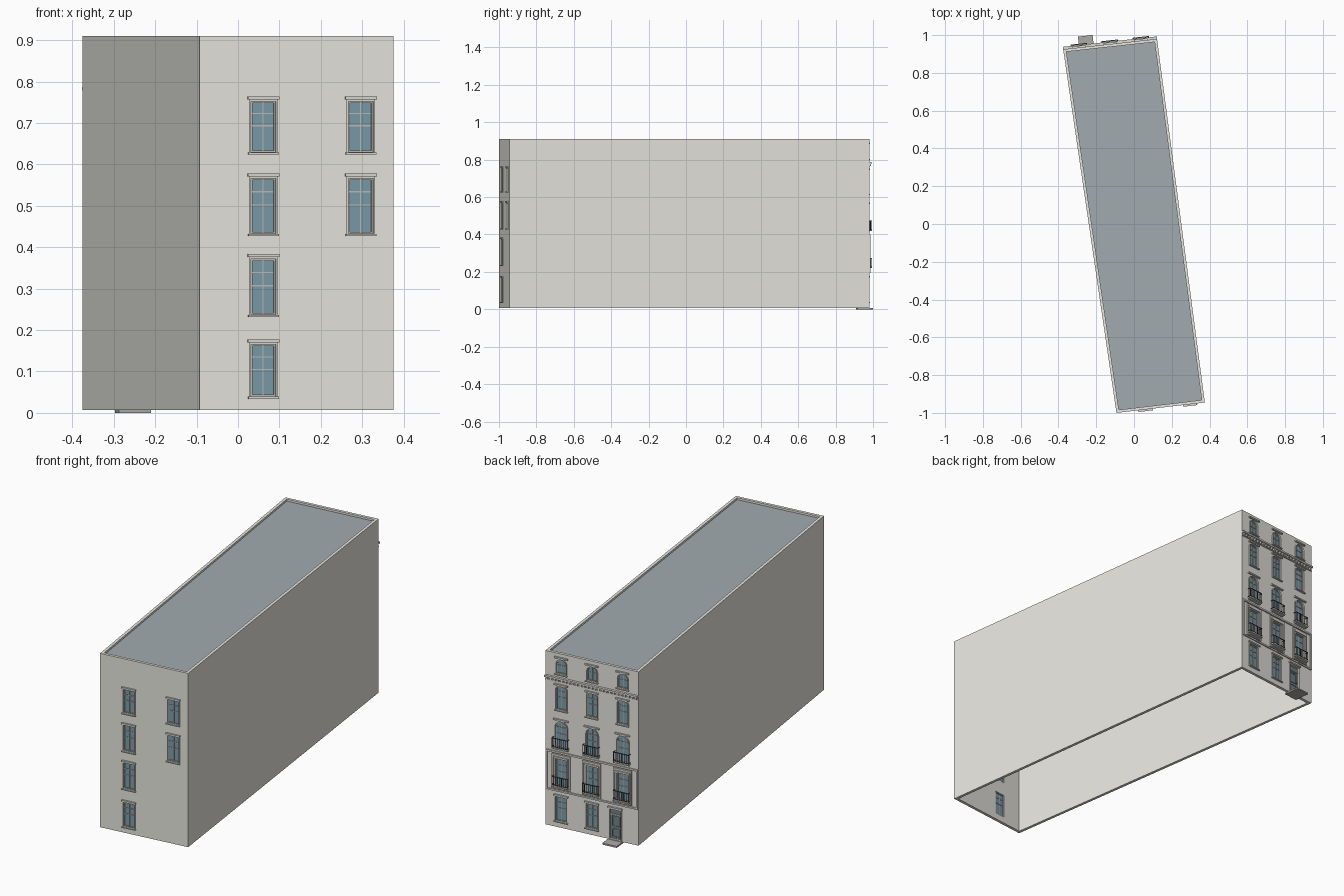
import bpy, bmesh, math
from mathutils import Matrix, Vector

if "Cube" in bpy.data.objects:
    bpy.data.objects.remove(bpy.data.objects["Cube"])

# Plan corners and heights
FL, FR = Vector((-0.093, -1.0, 0)), Vector((0.375, -0.945, 0))
BR, BL = Vector((0.122, 0.98, 0)), Vector((-0.375, 0.925, 0))
BASE, TOP, THICK = 0.007, 0.91, 0.015
COLORS = {"wall": (0.80, 0.79, 0.74), "trim": (0.72, 0.70, 0.65), "glass": (0.20, 0.33, 0.40),
          "roof": (0.36, 0.41, 0.43), "iron": (0.06, 0.06, 0.07), "door": (0.17, 0.23, 0.24),
          "stone": (0.42, 0.41, 0.39), "sash": (0.50, 0.50, 0.47)}
mats = {}
for k, c in COLORS.items():
    mats[k] = bpy.data.materials.new(k)
    mats[k].diffuse_color = (*c, 1)
parts = {}


def facade(a, b):
    """Local frame: x along the wall, y into the wall, z up."""
    x = (b - a).normalized()
    z = Vector((0, 0, 1))
    y = z.cross(x)
    return Matrix(((x.x, y.x, z.x, a.x), (x.y, y.y, z.y, a.y), (x.z, y.z, z.z, a.z), (0, 0, 0, 1)))


def mesh_of(part):
    return parts.setdefault(part, bmesh.new())


def outline(cx, w, z0, z1, rise=0.0):
    """Opening outline, with an arched head when rise > 0."""
    h = w / 2
    pts = [(cx - h, z0), (cx + h, z0)]
    if rise <= 0:
        return pts + [(cx + h, z1), (cx - h, z1)]
    n = 12
    return pts + [(cx + h * math.cos(math.pi * i / n),
                   z1 - rise + rise * math.sin(math.pi * i / n)) for i in range(n + 1)]


def prism(part, M, pts, y0, y1):
    bm = mesh_of(part)
    a = [bm.verts.new(M @ Vector((x, y0, z))) for x, z in pts]
    b = [bm.verts.new(M @ Vector((x, y1, z))) for x, z in pts]
    bm.faces.new(a)
    bm.faces.new(b[::-1])
    for i in range(len(pts)):
        j = (i + 1) % len(pts)
        bm.faces.new((a[j], a[i], b[i], b[j]))


def bridge(bm, loops):
    """Close a chain of four loops into a hollow ring."""
    n = len(loops[0])
    for k in range(4):
        p, q = loops[k], loops[(k + 1) % 4]
        for i in range(n):
            j = (i + 1) % n
            bm.faces.new((p[i], p[j], q[j], q[i]))


def ring(part, M, outer, inner, y0, y1):
    bm = mesh_of(part)
    bridge(bm, [[bm.verts.new(M @ Vector((x, y, z))) for x, z in o]
                for o, y in ((outer, y0), (outer, y1), (inner, y1), (inner, y0))])


def box(part, M, cx, w, z0, z1, y0, y1):
    prism(part, M, outline(cx, w, z0, z1), y0, y1)


def window(side, M, cx, z0, z1, w=0.06, rise=0.0, transoms=(0.52, 0.76)):
    # opening, glass and sash
    o = outline(cx, w, z0, z1, rise)
    t = 0.004
    prism("cutter", M, o, -0.02, 0.04)
    prism(side + "_glass", M, o, 0.007, 0.009)
    ring(side + "_sashes", M, o, outline(cx, w - 2 * t, z0 + t, z1 - t, max(rise - t * 0.7, 0)), 0.003, 0.012)
    box(side + "_sashes", M, cx, 0.003, z0 + t, z1 - t, 0.004, 0.011)
    for f in transoms:
        z = z0 + (z1 - z0) * f
        box(side + "_sashes", M, cx, w - t, z - 0.0015, z + 0.0015, 0.004, 0.011)
    # surround, hood and sill
    ring(side + "_surrounds", M, outline(cx, w + 0.009, z0 - 0.001, z1 + 0.005, rise and rise + 0.004), o, -0.004, 0.001)
    box(side + "_hoods", M, cx, w + 0.016, z1 + 0.005, z1 + 0.012, -0.009, 0.001)
    box(side + "_sills", M, cx, w + 0.014, z0 - 0.006, z0 - 0.001, -0.009, 0.001)


def balcony(M, cx, z0, z1, w, d=0.018):
    p = "balcony_railings"
    box("balcony_slabs", M, cx, w, z0 - 0.006, z0, -d - 0.002, 0.001)
    for z in (z0 + 0.003, z1 - 0.003):
        box(p, M, cx, w, z, z + 0.003, -d, -d + 0.003)
        for s in (-1, 1):
            box(p, M, cx + s * (w / 2 - 0.0015), 0.003, z, z + 0.003, -d + 0.003, 0.001)
    n = 9
    for i in range(n):
        box(p, M, cx + (i / (n - 1) - 0.5) * (w - 0.003), 0.002, z0, z1 - 0.002, -d + 0.0005, -d + 0.0025)


# Street-opposite front wall: six plain windows
F = facade(FL, FR)
for cx, rows in ((0.155, (0, 1, 2, 3)), (0.392, (2, 3))):
    for r in rows:
        z0, z1 = ((0.04, 0.165), (0.237, 0.371), (0.433, 0.566), (0.63, 0.752))[r]
        window("front", F, cx, z0, z1)

# Decorated back wall: three bays
B = facade(BR, BL)
W = (BL - BR).length
for i, cx in enumerate((0.085, 0.25, 0.415)):
    if i < 2:
        window("back", B, cx, 0.04, 0.165)
    # first floor with wide outer surround
    window("back", B, cx, 0.22, 0.362, 0.062)
    ring("outer_surrounds", B, outline(cx, 0.098, 0.207, 0.386), outline(cx, 0.084, 0.212, 0.376), -0.006, 0.001)
    balcony(B, cx, 0.226, 0.274, 0.086)
    # arched second floor, segmental third floor, arched attic
    window("back", B, cx, 0.418, 0.558, 0.064, 0.032)
    balcony(B, cx, 0.424, 0.474, 0.084)
    window("back", B, cx, 0.618, 0.74, 0.056, 0.012)
    window("back", B, cx, 0.805, 0.88, 0.054, 0.027, (0.55,))

# Panel border around the first floor
ring("floor_panel_border", B, outline(W / 2, W - 0.006, 0.194, 0.401),
     outline(W / 2, W - 0.022, 0.202, 0.392), -0.006, 0.001)
# Dentil cornice
box("cornice", B, W / 2, W, 0.778, 0.787, -0.013, 0.001)
box("cornice", B, W / 2, W, 0.762, 0.767, -0.005, 0.001)
for i in range(25):
    box("cornice_dentils", B, 0.012 + i * (W - 0.024) / 24, 0.009, 0.767, 0.778, -0.009, 0.001)

# Entrance door and step
DX = 0.376
door = outline(DX, 0.06, 0.012, 0.166)
prism("cutter", B, door, -0.02, 0.04)
prism("door", B, door, 0.007, 0.012)
ring("door_frame", B, outline(DX, 0.07, BASE, 0.172), door, -0.005, 0.009)
box("door_frame", B, DX, 0.06, 0.136, 0.14, 0.002, 0.008)
box("door_hood", B, DX, 0.078, 0.172, 0.179, -0.01, 0.001)
for z0, z1 in ((0.02, 0.065), (0.075, 0.13)):
    ring("door_panels", B, outline(DX, 0.044, z0, z1), outline(DX, 0.036, z0 + 0.004, z1 - 0.004), 0.005, 0.008)
box("door_knob", B, DX + 0.025, 0.004, 0.078, 0.083, 0.001, 0.008)
box("door_step", B, DX, 0.078, 0.0, 0.008, -0.058, 0.025)


# Wall shell, open below, and recessed roof
def inset(pts, d):
    out = []
    for i, p in enumerate(pts):
        e0 = (p - pts[i - 1]).normalized()
        e1 = (pts[(i + 1) % 4] - p).normalized()
        n0, n1 = Vector((-e0.y, e0.x, 0)), Vector((-e1.y, e1.x, 0))
        out.append(p + (n0 + n1) * d / (1 + n0.dot(n1)))
    return out


plan = [FL, FR, BR, BL]
bm = mesh_of("walls")
bridge(bm, [[bm.verts.new((p.x, p.y, z)) for p in o] for o, z in
            ((plan, BASE), (plan, TOP), (inset(plan, THICK), TOP), (inset(plan, THICK), BASE))])
flat = Matrix(((1, 0, 0, 0), (0, 0, 1, 0), (0, 1, 0, 0), (0, 0, 0, 1)))
prism("roof", flat, [(p.x, p.y) for p in inset(plan, THICK - 0.001)], 0.892, 0.9)

# Turn every part into an object
KEYS = {"walls": "wall", "roof": "roof", "front_glass": "glass", "back_glass": "glass", "door": "door",
        "door_panels": "door", "balcony_railings": "iron", "door_knob": "iron", "door_step": "stone",
        "front_sashes": "sash", "back_sashes": "sash"}
objs = {}
for name, bm in parts.items():
    bmesh.ops.recalc_face_normals(bm, faces=bm.faces)
    me = bpy.data.meshes.new(name)
    bm.to_mesh(me)
    bm.free()
    me.materials.append(mats[KEYS.get(name, "trim")])
    objs[name] = bpy.data.objects.new(name, me)
    bpy.context.collection.objects.link(objs[name])

# Cut the openings through the walls
mod = objs["walls"].modifiers.new("openings", 'BOOLEAN')
mod.operation, mod.solver, mod.object = 'DIFFERENCE', 'EXACT', objs["cutter"]
bpy.context.view_layer.objects.active = objs["walls"]
bpy.ops.object.modifier_apply(modifier=mod.name)
bpy.data.objects.remove(objs["cutter"])

for m in bpy.data.materials:
    if m.users and not m.is_grease_pencil:
        m.use_nodes = True
        m.node_tree.nodes["Principled BSDF"].inputs["Base Color"].default_value = m.diffuse_color
